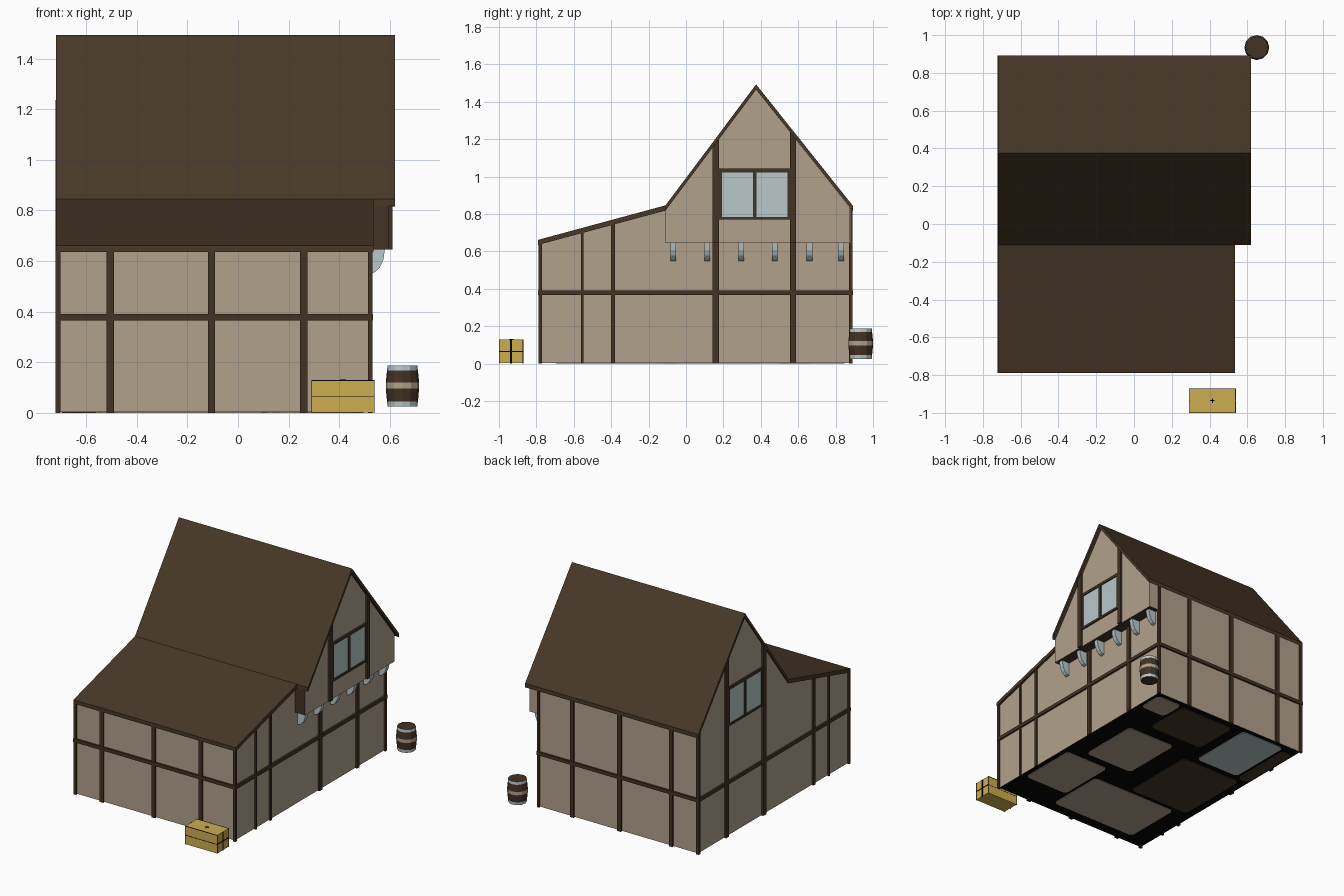
import bpy, bmesh, math

if "Cube" in bpy.data.objects:
    bpy.data.objects.remove(bpy.data.objects["Cube"])


def material(name, r, g, b):
    m = bpy.data.materials.new(name)
    lin = [((c / 255 + 0.055) / 1.055) ** 2.4 if c > 10 else c / 255 / 12.92 for c in (r, g, b)]
    m.diffuse_color = (*lin, 1)
    m.use_nodes = True
    m.node_tree.nodes["Principled BSDF"].inputs["Base Color"].default_value = m.diffuse_color
    return m


PLASTER = material("plaster", 177, 161, 140)
TIMBER = material("dark timber", 66, 50, 35)
ROOF = material("roof brown", 72, 56, 39)
GLASS = material("pale blue grey", 184, 199, 200)
GOLD = material("crate yellow", 206, 173, 80)
BLACK = material("black", 4, 4, 4)


def prism(name, axis, pts, a, b, *mats, rule=None):
    """Extrude a 2D outline along an axis, from a to b."""
    def place(p, t):
        return {"x": (t, p[0], p[1]), "y": (p[0], t, p[1]), "z": (p[0], p[1], t)}[axis]
    bm = bmesh.new()
    lo = [bm.verts.new(place(p, a)) for p in pts]
    hi = [bm.verts.new(place(p, b)) for p in pts]
    bm.faces.new(lo)
    bm.faces.new(hi)
    n = len(pts)
    for i in range(n):
        bm.faces.new((lo[i], lo[(i + 1) % n], hi[(i + 1) % n], hi[i]))
    bmesh.ops.recalc_face_normals(bm, faces=bm.faces)
    bm.normal_update()
    if rule:
        for f in bm.faces:
            f.material_index = rule(f)
    me = bpy.data.meshes.new(name)
    bm.to_mesh(me)
    bm.free()
    for m in mats:
        me.materials.append(m)
    ob = bpy.data.objects.new(name, me)
    bpy.context.collection.objects.link(ob)
    return ob


def box(name, x0, x1, y0, y1, z0, z1, mat):
    return prism(name, "z", [(x0, y0), (x1, y0), (x1, y1), (x0, y1)], z0, z1, mat)


# Main dimensions
XL, XR = -0.71, 0.52          # side walls
YF, YB = -0.777, 0.88         # front and back walls
JX = 0.597                    # overhanging gable wall
UNDER = [(-0.79, 0.636), (-0.11, 0.818), (0.375, 1.465), (0.89, 0.818)]


def roof_z(y):
    for (y0, z0), (y1, z1) in zip(UNDER, UNDER[1:]):
        if y <= y1:
            return z0 + (z1 - z0) * (y - y0) / (y1 - y0)
    return UNDER[-1][1]


# House body, with black underside
prism("house_walls", "x",
      [(YF, 0.004), (YF, roof_z(YF)), UNDER[1], UNDER[2], (YB, roof_z(YB)), (YB, 0.004)],
      XL, XR, PLASTER, BLACK, rule=lambda f: 1 if f.normal.z < -0.9 else 0)

# Overhanging upper gable: timber front and underside
prism("gable_overhang", "x",
      [(-0.11, 0.645), UNDER[1], UNDER[2], (0.875, roof_z(0.875)), (0.875, 0.645)],
      XR, JX, PLASTER, TIMBER,
      rule=lambda f: 1 if f.normal.z < -0.9 or f.normal.y < -0.9 else 0)

# Roofs
prism("main_roof", "x",
      [(-0.11, 0.846), (0.375, 1.493), (0.893, 0.843), (0.893, 0.815), UNDER[2], UNDER[1]],
      -0.72, 0.62, ROOF)
prism("lean_to_roof", "x",
      [(-0.79, 0.635), (-0.79, 0.662), (-0.11, 0.846), UNDER[1]], -0.72, 0.535, ROOF)


# Posts on the side walls, cut to the roof slope
def side_post(name, y, w, x0, x1, z0=0, top=None):
    a, b = y - w / 2, y + w / 2
    prism(name, "x", [(a, z0), (b, z0), (b, top or roof_z(b)), (a, top or roof_z(a))],
          x0, x1, TIMBER)


for y, w in [(-0.779, 0.018), (-0.555, 0.014), (-0.39, 0.02), (0.16, 0.034),
             (0.572, 0.03), (0.88, 0.018)]:
    side_post("left_post", y, w, -0.722, XL)
    side_post("right_post", y, w, XR, 0.531, top=0.645 if y > 0 else None)
    if 0 < y < 0.8:
        side_post("gable_post", y, w, JX, 0.611, z0=0.645)

# Posts on front and back walls
for x, w in [(-0.711, 0.02), (-0.505, 0.028), (-0.105, 0.028), (0.26, 0.028), (0.522, 0.018)]:
    box("front_post", x - w / 2, x + w / 2, -0.788, YF, 0, 0.64, TIMBER)
    box("back_post", x - w / 2, x + w / 2, YB, 0.891, 0, 0.83, TIMBER)

# Middle rails round the house
box("front_rail", -0.722, 0.533, -0.79, YF, 0.366, 0.39, TIMBER)
box("back_rail", -0.722, 0.533, YB, 0.893, 0.366, 0.39, TIMBER)
box("left_rail", -0.722, XL, -0.79, 0.893, 0.366, 0.39, TIMBER)
box("right_rail", XR, 0.533, -0.79, 0.893, 0.366, 0.39, TIMBER)

# Gable windows with frames, both ends
for side, x, d in [("right", JX, 1), ("left", XL, -1)]:
    def plate(part, y0, y1, z0, z1, t, mat):
        x0, x1 = sorted((x, x + d * t))
        box(side + "_" + part, x0, x1, y0, y1, z0, z1, mat)
    for y0, y1 in [(0.19, 0.358), (0.376, 0.545)]:
        plate("window_pane", y0, y1, 0.783, 1.025, 0.004, GLASS)
    plate("window_mullion", 0.357, 0.377, 0.78, 1.03, 0.01, TIMBER)
    plate("window_head", 0.17, 0.565, 1.023, 1.042, 0.011, TIMBER)
    plate("window_sill", 0.17, 0.565, 0.77, 0.785, 0.011, TIMBER)
    for y in (0.184, 0.551):
        plate("window_jamb", y - 0.008, y + 0.008, 0.78, 1.03, 0.01, TIMBER)

# Curved brackets under the overhang
for y in (-0.068, 0.113, 0.295, 0.475, 0.66, 0.83):
    curve = [(XR + 0.06 * math.cos(t), 0.645 - 0.095 * math.sin(t))
             for t in (0, 0.4, 0.8, 1.2, 1.5708)]
    prism("bracket", "y", [(XR, 0.645)] + curve, y - 0.015, y + 0.015, GLASS)

# Painted patches on the underside (fractions from front right corner)
for u0, u1, v0, v1, m in [(.62, .90, .69, .98, GLASS), (.92, .99, .68, .96, ROOF),
                          (.56, .95, .33, .66, ROOF), (.33, .88, .05, .31, PLASTER),
                          (.12, .43, .44, .71, PLASTER), (.03, .31, .14, .40, PLASTER),
                          (.02, .18, .87, .98, PLASTER), (.20, .55, .77, .97, ROOF)]:
    x0, x1 = XR - u1 * (XR - XL), XR - u0 * (XR - XL)
    y0, y1 = YF + v0 * (YB - YF), YF + v1 * (YB - YF)
    c = 0.02
    prism("underside_patch", "z",
          [(x0 + c, y0), (x1 - c, y0), (x1, y0 + c), (x1, y1 - c),
           (x1 - c, y1), (x0 + c, y1), (x0, y1 - c), (x0, y0 + c)], 0, 0.005, m)

# Crate with thin dark seams
box("crate", 0.292, 0.538, -0.998, -0.872, 0.002, 0.129, GOLD)
for x in (0.291, 0.538):
    box("crate_end_strap", x - 0.001, x + 0.002, -0.941, -0.929, 0.0, 0.13, BLACK)
    for y in (-0.999, -0.873):
        box("crate_corner_edge", x - 0.001, x + 0.002, y - 0.001, y + 0.003, 0, 0.13, BLACK)
    box("crate_end_seam", x - 0.001, x + 0.002, -0.998, -0.872, 0.062, 0.068, BLACK)
for y in (-0.999, -0.872):
    box("crate_side_seam", 0.292, 0.538, y - 0.001, y + 0.001, 0.064, 0.066, BLACK)
    box("crate_top_edge", 0.292, 0.538, y - 0.001, y + 0.002, 0.127, 0.13, BLACK)
box("crate_top_mark", 0.403, 0.427, -0.938, -0.932, 0.128, 0.131, BLACK)
box("crate_top_mark", 0.412, 0.418, -0.947, -0.923, 0.128, 0.131, BLACK)

# Barrel: rings of a bulging profile, hoops coloured by height
SIDES = 12
rings = [(0.025, 0.059), (0.045, 0.061), (0.097, 0.066), (0.12, 0.066), (0.168, 0.061), (0.188, 0.059)]
bm = bmesh.new()
loops = [[bm.verts.new((0.65 + r * math.cos(2 * math.pi * i / SIDES),
                        0.934 + r * math.sin(2 * math.pi * i / SIDES), z))
          for i in range(SIDES)] for z, r in rings]
bm.faces.new(loops[0])
bm.faces.new(loops[-1])
for k, (lo, hi) in enumerate(zip(loops, loops[1:])):
    for i in range(SIDES):
        j = (i + 1) % SIDES
        f = bm.faces.new((lo[i], lo[j], hi[j], hi[i]))
        f.material_index = (1, 0, 2, 0, 1)[k]
bmesh.ops.recalc_face_normals(bm, faces=bm.faces)
me = bpy.data.meshes.new("barrel")
bm.to_mesh(me)
bm.free()
for m in (TIMBER, GLASS, PLASTER):
    me.materials.append(m)
bpy.context.collection.objects.link(bpy.data.objects.new("barrel", me))
